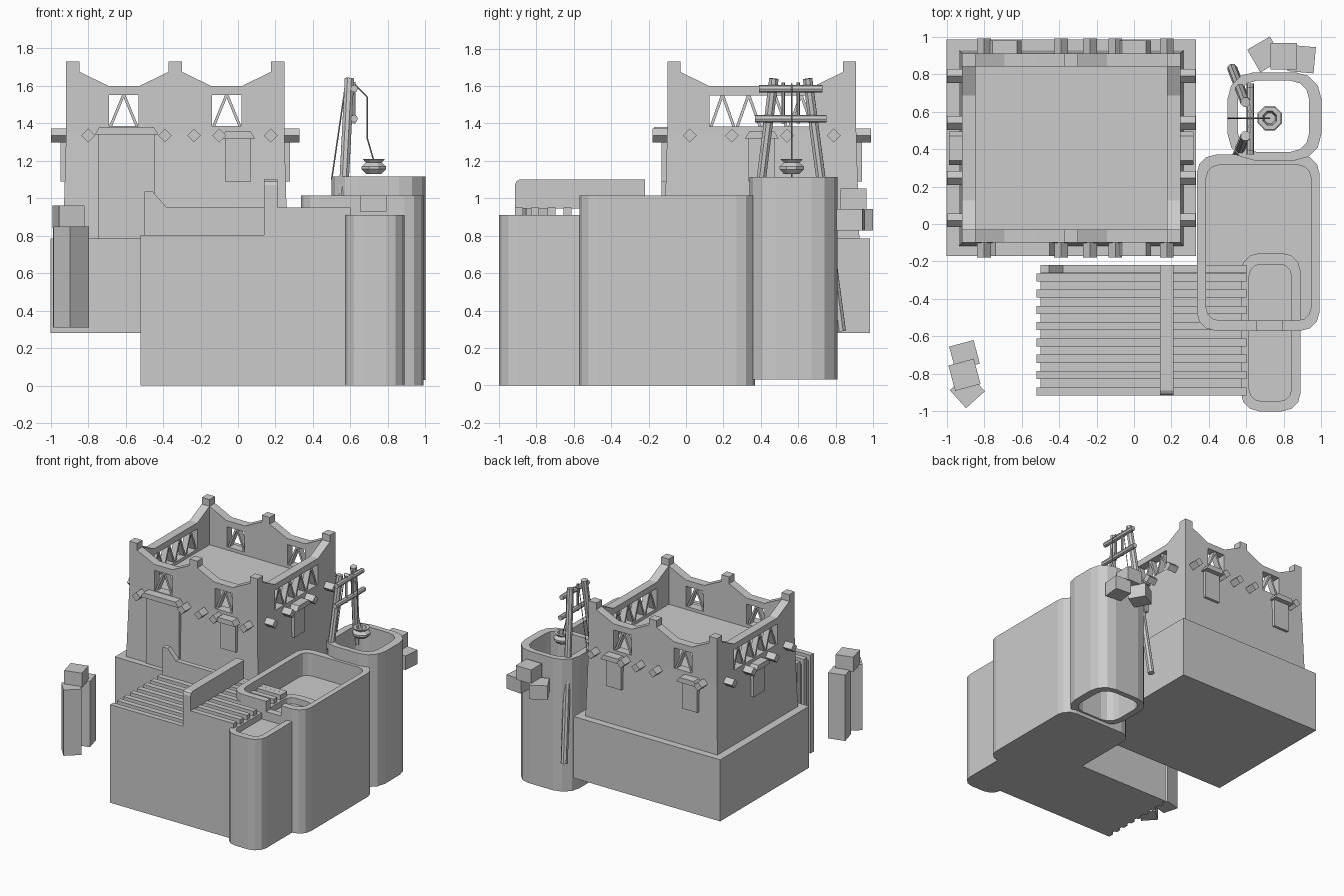
import bpy, bmesh, math
from mathutils import Vector, Matrix

if "Cube" in bpy.data.objects:
    bpy.data.objects.remove(bpy.data.objects["Cube"], do_unlink=True)

clay = bpy.data.materials.new("grey_clay")
clay.use_nodes = True
clay.diffuse_color = (0.6, 0.6, 0.6, 1)
clay.node_tree.nodes["Principled BSDF"].inputs["Base Color"].default_value = (0.6, 0.6, 0.6, 1)


def finish(name, bm):
    bmesh.ops.recalc_face_normals(bm, faces=bm.faces)
    mesh = bpy.data.meshes.new(name)
    bm.to_mesh(mesh)
    bm.free()
    mesh.materials.append(clay)
    ob = bpy.data.objects.new(name, mesh)
    bpy.context.collection.objects.link(ob)
    return ob


def prism(name, loops, lo, hi, axis="z"):
    """Extrude an outline (first loop) with optional holes along an axis."""
    place = {"z": lambda u, v: (u, v, lo), "y": lambda u, v: (u, lo, v), "x": lambda u, v: (lo, u, v)}[axis]
    bm = bmesh.new()
    for loop in loops:
        vs = [bm.verts.new(place(u, v)) for u, v in loop]
        for a, b in zip(vs, vs[1:] + vs[:1]):
            bm.edges.new((a, b))
    if len(loops) == 1:
        bm.faces.new(bm.verts[:])
    else:
        bmesh.ops.triangle_fill(bm, edges=bm.edges[:], use_beauty=True)
    ext = bmesh.ops.extrude_face_region(bm, geom=bm.faces[:], use_keep_orig=True)
    move = Vector(place(0, 0)) * 0
    move["xyz".index(axis)] = hi - lo
    bmesh.ops.translate(bm, vec=move, verts=[g for g in ext["geom"] if isinstance(g, bmesh.types.BMVert)])
    return finish(name, bm)


def rect(u0, u1, v0, v1):
    return [(u0, v0), (u1, v0), (u1, v1), (u0, v1)]


def rounded(u0, u1, v0, v1, r, n=3):
    pts = []
    for k, (cu, cv) in enumerate([(u1 - r, v1 - r), (u0 + r, v1 - r), (u0 + r, v0 + r), (u1 - r, v0 + r)]):
        for i in range(n + 1):
            a = math.pi / 2 * (k + i / n)
            pts.append((cu + r * math.cos(a), cv + r * math.sin(a)))
    return pts


def box(name, centre, size, turn=0):
    bm = bmesh.new()
    m = Matrix.Translation(centre) @ Matrix.Rotation(math.radians(turn), 4, "Z") @ Matrix.Diagonal((*size, 1))
    bmesh.ops.create_cube(bm, size=1, matrix=m)
    return finish(name, bm)


def pole(name, a, b, r, sides=8):
    a, b = Vector(a), Vector(b)
    bm = bmesh.new()
    m = Matrix.Translation((a + b) / 2) @ (b - a).to_track_quat("Z", "Y").to_matrix().to_4x4()
    bmesh.ops.create_cone(bm, cap_ends=True, segments=sides, radius1=r, radius2=r, depth=(b - a).length, matrix=m)
    return finish(name, bm)


# House plinth and tapered body
X0, X1, Y0, Y1 = -0.917, 0.247, -0.1, 0.91
ROOF, LOW, SHOULDER, TOP, W = 1.36, 1.6, 1.675, 1.73, 0.07
prism("plinth", [rect(-1, 0.33, -0.17, 0.985)], 0.28, 0.785)
body = prism("house_body", [rect(X0, X1, Y0, Y1)], 0.78, ROOF)
for v in body.data.vertices:
    if v.co.z < 1:
        v.co.x += 0.017 if v.co.x > 0 else -0.017
        v.co.y += 0.017 if v.co.y > 0.4 else -0.017


# Parapet walls with pointed merlons and lattice windows
def parapet(name, merlons, windows, lo, hi, axis):
    top = []
    for i, m in enumerate(merlons):
        if i:
            top += [(m - 0.155, LOW), (m, SHOULDER)]
        top += [(m, TOP), (m + W, TOP)]
        if i < len(merlons) - 1:
            top += [(m + W, SHOULDER), (m + W + 0.155, LOW)]
    outline = [(merlons[0], ROOF), *top, (merlons[-1] + W, ROOF)]
    prism(name, [outline] + [rect(a, b, 1.385, 1.55) for a, b, n in windows], lo, hi, axis)
    t, mid = 0.016, (lo + hi) / 2
    for a, b, n in windows:
        s = (b - a) / n
        for k in range(n):
            u = a + k * s
            for foot in (u, u + s):
                lean = t if foot == u else -t
                tip = u + s / 2
                strut = [(foot, 1.38), (foot + lean, 1.38), (tip + lean / 2, 1.555), (tip - lean / 2, 1.555)]
                prism(name + "_strut", [strut], mid - 0.025, mid + 0.025, axis)


mids = [X0, -0.37, X1 - W]
small = [(-0.69, -0.53, 1), (-0.14, 0.02, 1)]
sides = [Y0, Y1 - W]
wide = [(0.125, 0.685, 4)]
parapet("front_parapet", mids, small, Y0, Y0 + W, "y")
parapet("back_parapet", mids, small, Y1 - W, Y1, "y")
parapet("left_parapet", sides, wide, X1 - W, X1, "x")
parapet("right_parapet", sides, wide, X0, X0 + W, "x")


# Beam ends, shutters, door and their canopies
def fittings(name, beams, panels, wall, out, axis):
    def plate(part, outline, depth):
        prism(name + part, [outline], *sorted((wall - out * 0.03, wall + out * depth)), axis)
    for u in beams:
        d, z = 0.037, 1.335
        plate("_beam_end", [(u - d, z), (u, z - d), (u + d, z), (u, z + d)], 0.08)
    for u, half, base, top in panels:
        plate("_panel", rect(u - half, u + half, base, top), 0.03)
        h = half + 0.02
        plate("_canopy", [(u - h, top), (u + h, top), (u + h - 0.025, top + 0.04), (u - h + 0.025, top + 0.04)], 0.07)


long_beams = [-0.80, -0.39, -0.235, -0.10, 0.175]
side_beams = [0.02, 0.245, 0.54, 0.79]
shutter = (0.0, 0.07, 1.09, 1.32)
fittings("front", long_beams, [(-0.595, 0.15, 0.78, 1.34), shutter], Y0, -1, "y")
fittings("back", long_beams, [(-0.69, 0.07, 1.09, 1.32), shutter], Y1, 1, "y")
for name, wall, out in (("left", X1, 1), ("right", X0, -1)):
    fittings(name, side_beams, [(0.405, 0.07, 1.09, 1.32)], wall, out, "x")

# Slatted terrace with a rear wall and a dividing wall
prism("terrace_core", [rect(-0.5, 0.58, -0.9, -0.23)], 0, 0.76)
step = [(-0.52, 0), (0.6, 0), (0.6, 0.95), (0.14, 0.95), (0.14, 0.805), (-0.52, 0.805)]
for k in range(8):
    y = -0.915 + 0.087 * k
    prism("terrace_slat", [step], y, y + 0.043, "y")
rear = [(-0.5, 0), (0.6, 0), (0.6, 0.95), (-0.38, 0.95), (-0.455, 1.035), (-0.5, 1.035)]
prism("terrace_rear_wall", [rear], -0.262, -0.22, "y")
divider = [(-0.915, 0.945), (-0.22, 0.945), (-0.22, 1.1), (-0.89, 1.1), (-0.907, 1.09), (-0.915, 1.07)]
prism("dividing_wall", [divider], 0.14, 0.21, "x")

# Front basin and large basin with a notched rim
prism("front_basin_floor", [rounded(0.58, 0.88, -0.99, -0.165, 0.09)], 0, 0.86)
prism("front_basin_rim", [rounded(0.57, 0.89, -1, -0.155, 0.1), rounded(0.615, 0.84, -0.945, -0.215, 0.06)], 0, 0.91)
prism("large_basin_floor", [rounded(0.34, 0.98, -0.56, 0.36, 0.1)], 0, 0.83)
prism("large_basin_wall", [rounded(0.335, 0.99, -0.57, 0.37, 0.1), rounded(0.385, 0.945, -0.515, 0.315, 0.07)], 0, 0.93)
outer, inner = rounded(0.335, 0.99, -0.57, 0.37, 0.1), rounded(0.385, 0.945, -0.515, 0.315, 0.07)
notch = [(0.79, -0.515), (0.79, -0.57)], [(0.655, -0.57), (0.655, -0.515)]
prism("large_basin_rim", [outer[:12] + notch[1] + inner[11::-1] + inner[:11:-1] + notch[0] + outer[12:]], 0.93, 1.015)

# Well shaft, open at both ends
prism("well_shaft", [rounded(0.5, 1, 0.34, 0.81, 0.14), rounded(0.555, 0.935, 0.385, 0.765, 0.1)], 0.03, 1.115)

# Hoist frame, rope and bucket
for top, foot in ((0.47, 0.3), (0.65, 0.83)):
    pole("hoist_leg", (0.595, top, 1.64), (0.525, foot, 0.29), 0.027)
for z, half in ((1.585, 0.17), (1.425, 0.19)):
    pole("hoist_crossbar", (0.62, 0.56 - half, z), (0.62, 0.56 + half, z), 0.02)
for y in (0.52, 0.60):
    pole("hoist_upright", (0.62, y, 1.62), (0.62, y, 1.4), 0.009, 6)
rope = [(0.5, 1.1), (0.575, 1.61), (0.62, 1.612), (0.69, 1.54), (0.69, 1.32), (0.725, 1.2)]
for a, b in zip(rope, rope[1:]):
    pole("rope", (a[0], 0.565, a[1]), (b[0], 0.565, b[1]), 0.004, 4)
bm = bmesh.new()
rings = []
for r, z in ((0.045, 1.13), (0.07, 1.155), (0.07, 1.17), (0.045, 1.19), (0.065, 1.21), (0.04, 1.21), (0.03, 1.16)):
    rings.append([bm.verts.new((0.725 + r * math.cos(a * math.pi / 4 + 0.39), 0.565 + r * math.sin(a * math.pi / 4 + 0.39), z))
                  for a in range(8)])
for low, high in zip(rings, rings[1:]):
    for i in range(8):
        bm.faces.new((low[i], low[i - 1], high[i - 1], high[i]))
bm.faces.new(rings[0])
bm.faces.new(rings[-1])
finish("bucket", bm)

# Loose blocks beside the well and pillars beside the terrace
for x, y, z, turn in ((0.70, 0.905, 0.885, 30), (0.80, 0.895, 0.995, 0), (0.895, 0.88, 0.885, -5)):
    box("loose_block", (x, y, z), (0.14, 0.14, 0.115), turn)
box("pillar", (-0.905, -0.7, 0.58), (0.135, 0.13, 0.54), 15)
box("pillar", (-0.89, -0.89, 0.58), (0.135, 0.13, 0.54), 42)
box("pillar_cap", (-0.905, -0.805, 0.9), (0.14, 0.14, 0.12), 15)
